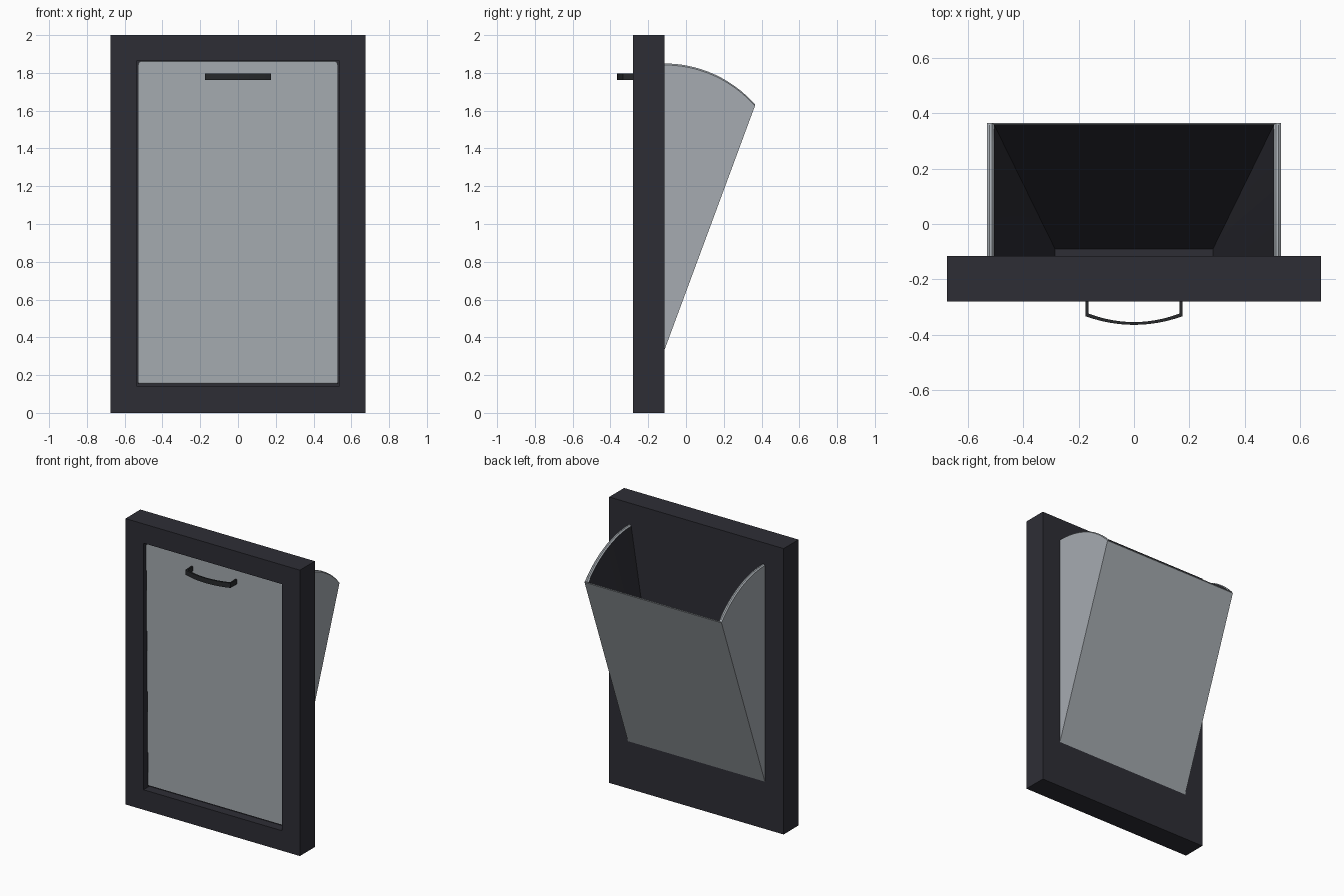
import bpy, bmesh, math
from mathutils import Vector

if "Cube" in bpy.data.objects:
    bpy.data.objects.remove(bpy.data.objects["Cube"])


def material(name, rgb):
    m = bpy.data.materials.new(name)
    m.diffuse_color = (*rgb, 1)
    m.use_nodes = True
    m.node_tree.nodes["Principled BSDF"].inputs["Base Color"].default_value = m.diffuse_color
    return m


DARK = material("charcoal", (0.027, 0.027, 0.036))
GREY = material("light_grey", (0.38, 0.41, 0.44))
BLACK = material("handle_black", (0.02, 0.022, 0.024))


def finish(name, bm, mats):
    bmesh.ops.recalc_face_normals(bm, faces=bm.faces[:])
    me = bpy.data.meshes.new(name)
    bm.to_mesh(me)
    bm.free()
    ob = bpy.data.objects.new(name, me)
    for m in mats:
        me.materials.append(m)
    bpy.context.collection.objects.link(ob)
    return ob


def prism(name, pts, offset, mat):
    """Extrude a closed outline of 3D points along offset."""
    bm = bmesh.new()
    face = bm.faces.new([bm.verts.new(p) for p in pts])
    res = bmesh.ops.extrude_face_region(bm, geom=[face], use_keep_orig=True)
    verts = [g for g in res["geom"] if isinstance(g, bmesh.types.BMVert)]
    bmesh.ops.translate(bm, verts=verts, vec=offset)
    return finish(name, bm, [mat])


# Frame: solid slab with a rectangular pocket in the front
bm = bmesh.new()


def rect(hx, z0, z1, y):
    return [bm.verts.new((x, y, z)) for x, z in ((-hx, z0), (hx, z0), (hx, z1), (-hx, z1))]


loops = [rect(0.675, 0, 2, -0.115), rect(0.675, 0, 2, -0.28),
         rect(0.535, 0.14, 1.865, -0.28), rect(0.535, 0.14, 1.865, -0.215)]
bm.faces.new(loops[0])
bm.faces.new(loops[-1])
for a, b in zip(loops, loops[1:]):
    for i in range(4):
        j = (i + 1) % 4
        bm.faces.new((a[i], a[j], b[j], b[i]))
finish("frame", bm, [DARK])

# Door panel: slightly tilted plate with rounded top corners
outline = [(-0.53, 0.155), (0.53, 0.155)]
r = 0.022
for cx, a0 in ((0.53 - r, 0), (-0.53 + r, 90)):
    for k in range(5):
        a = math.radians(a0 + k * 22.5)
        outline.append((cx + r * math.cos(a), 1.863 - r + r * math.sin(a)))
door = prism("door_panel",
             [(x, -0.242 - 0.022 * (z - 0.155) / 1.7, z) for x, z in outline],
             Vector((0, 0.02, 0)), GREY)
bev = door.modifiers.new("soft_edges", "BEVEL")
bev.width = 0.006
bev.segments = 2

# Handle: bowed strap with two legs
N = 12
bow = [(0.17 * (1 - 2 * i / N), 1 - (1 - 2 * i / N) ** 2) for i in range(N + 1)]
outer = [(0.175, -0.245)] + [(x * 0.175 / 0.17, -0.333 - 0.031 * t) for x, t in bow] + [(-0.175, -0.245)]
inner = [(0.165, -0.245)] + [(x * 0.165 / 0.17, -0.323 - 0.031 * t) for x, t in bow] + [(-0.165, -0.245)]
prism("handle", [(x, y, 1.762) for x, y in outer + inner[::-1]], Vector((0, 0, 0.034)), BLACK)

# Hopper: wedge bin with curved rim and a tapering dark interior
Y0, YK, R, NA = -0.13, 0.365, 0.64, 14
bm = bmesh.new()


def arc_point(x, i, drop):
    y = Y0 + (YK - Y0) * i / NA
    z = 1.85 - R + math.sqrt(R * R - (y + 0.115) ** 2) - drop
    return bm.verts.new((x, y, z))


def face(vs, mat=0):
    bm.faces.new(vs).material_index = mat


sides = []
for s in (-1, 1):
    # rim cross-section: outer edge, chamfers, inner edge
    rows = [[arc_point(s * x, i, d) for i in range(NA + 1)]
            for x, d in ((0.53, 0.008), (0.522, 0), (0.513, 0), (0.505, 0.008))]
    low = bm.verts.new((s * 0.53, Y0, 0.29))
    floor = [bm.verts.new((s * 0.285, y, 0.45)) for y in (Y0, -0.09)]
    lip = bm.verts.new((s * 0.505, YK - 0.006, rows[3][NA].co.z - 0.003))
    rows[3][NA].co = lip.co
    bm.verts.remove(lip)
    face([low] + rows[0])                                  # outer side
    for a, b in zip(rows, rows[1:]):                       # curved rim
        for i in range(NA):
            face((a[i], a[i + 1], b[i + 1], b[i]))
    for i in range(NA):                                    # inner side
        face((rows[3][i], rows[3][i + 1], floor[0]), 1)
    face((rows[3][NA], floor[1], floor[0]), 1)
    face([low] + [q[0] for q in rows] + [floor[0]], 1)     # end inside frame
    sides.append((rows, low, floor))

(ra, la, fa), (rb, lb, fb) = sides
ka, kb = [q[NA] for q in ra], [q[NA] for q in rb]
face((la, ka[0], kb[0], lb))                               # outer back
face(ka + kb[::-1])                                        # back lip
face((ka[3], kb[3], fb[1], fa[1]), 1)                      # inner back
face((fa[0], fa[1], fb[1], fb[0]), 1)                      # floor
face((la, fa[0], fb[0], lb), 1)
hopper = finish("hopper", bm, [GREY, DARK])
bpy.context.view_layer.objects.active = hopper
hopper.select_set(True)
bpy.ops.object.shade_smooth_by_angle(angle=math.radians(25))
